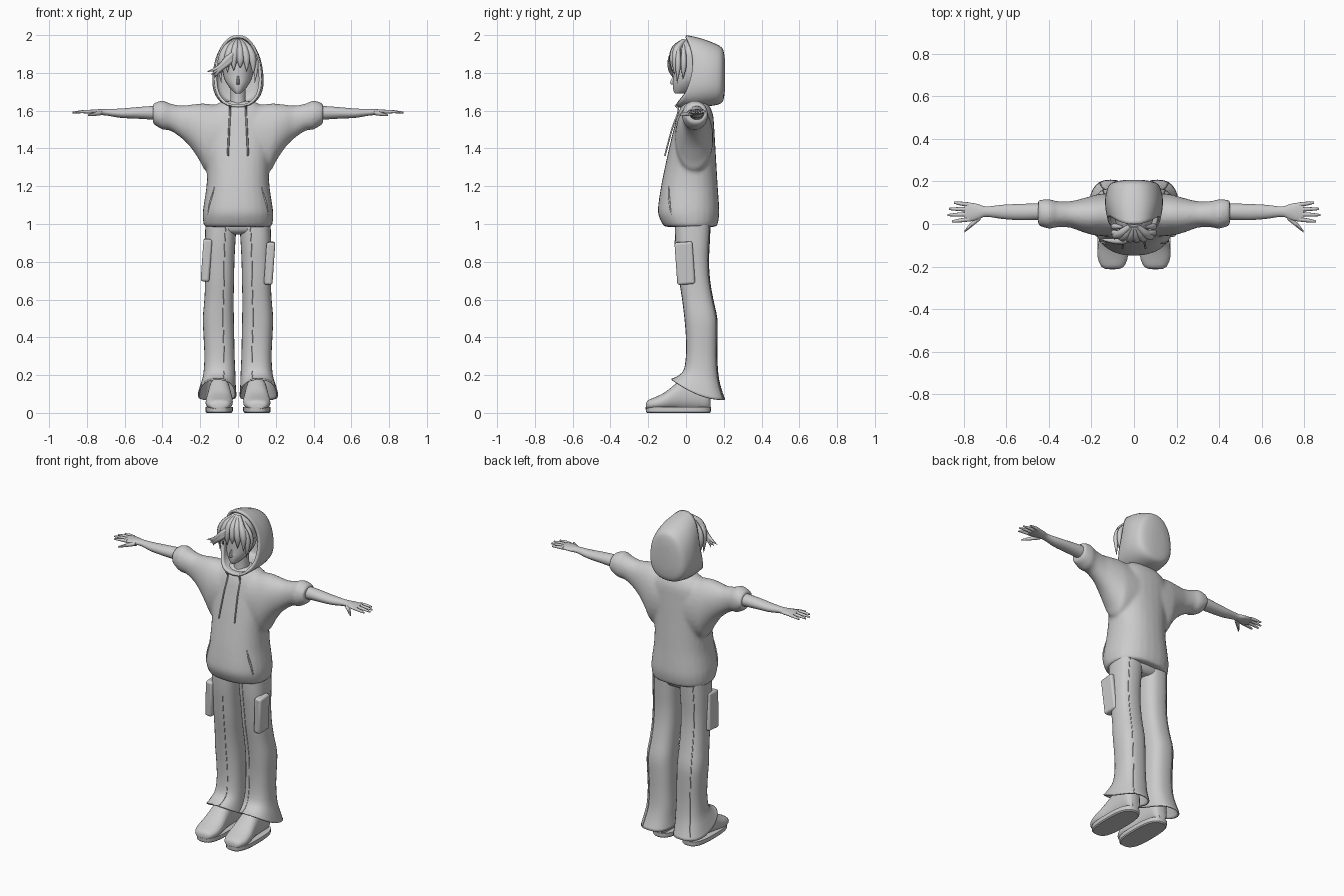
import bpy, bmesh, math
from math import sin, cos, pi, radians
from mathutils import Vector

old = bpy.data.objects.get("Cube")
if old:
    bpy.data.objects.remove(old)

grey = bpy.data.materials.new("plain_grey")
grey.use_nodes = True
grey.diffuse_color = (0.6, 0.6, 0.6, 1)
grey.node_tree.nodes["Principled BSDF"].inputs["Base Color"].default_value = (0.6, 0.6, 0.6, 1)


def resample(rows, steps=3):
    """Catmull-Rom interpolation of section parameters."""
    out = []
    for i in range(len(rows) - 1):
        a, b, c, d = rows[max(i - 1, 0)], rows[i], rows[i + 1], rows[min(i + 2, len(rows) - 1)]
        for k in range(steps):
            t = k / steps
            out.append([q + 0.5 * t * (r - p + t * (2 * p - 5 * q + 4 * r - s + t * (3 * (q - r) + s - p)))
                        for p, q, r, s in zip(a, b, c, d)])
    return out + [list(rows[-1])]


def ring(axis, row, n=28, p=2.3):
    """Superellipse section (position, a0, a1, b0, b1) across an axis."""
    pos, a0, a1, b0, b1 = row
    pts = []
    for i in range(n):
        c, s = cos(2 * pi * i / n), sin(2 * pi * i / n)
        a = (a0 + a1) / 2 + (a1 - a0) / 2 * math.copysign(abs(c) ** (2 / p), c)
        b = (b0 + b1) / 2 + (b1 - b0) / 2 * math.copysign(abs(s) ** (2 / p), s)
        pts.append(Vector({"x": (pos, a, b), "y": (a, pos, b), "z": (a, b, pos)}[axis]))
    return pts


def sections(axis, rows, p=2.3, n=28):
    return [ring(axis, r, n, p) for r in resample(rows)]


def loft(name, groups, caps=(True, True), mirror=False, angle=40):
    """Skin one or more lists of rings into a single smooth object."""
    bm = bmesh.new()
    for rings in groups:
        vs = [[bm.verts.new(p) for p in r] for r in rings]
        n = len(vs[0])
        for a, b in zip(vs, vs[1:]):
            for i in range(n):
                j = (i + 1) % n
                bm.faces.new((a[i], a[j], b[j], b[i]))
        for use, r in zip(caps, (vs[0], vs[-1])):
            if use:
                bm.faces.new(r)
    bmesh.ops.recalc_face_normals(bm, faces=bm.faces)
    me = bpy.data.meshes.new(name)
    bm.to_mesh(me)
    bm.free()
    me.shade_smooth()
    me.set_sharp_from_angle(angle=radians(angle))
    me.materials.append(grey)
    ob = bpy.data.objects.new(name, me)
    bpy.context.collection.objects.link(ob)
    if mirror:
        ob.modifiers.new("Mirror", "MIRROR")
    return ob


def strand(name, pts, radii, size):
    """Tapered tube along a smooth path."""
    cu = bpy.data.curves.new(name, "CURVE")
    cu.dimensions, cu.bevel_depth, cu.bevel_resolution = "3D", size, 1
    cu.use_fill_caps = True
    rows = resample([(*p, r) for p, r in zip(pts, radii)], 4)
    sp = cu.splines.new("POLY")
    sp.points.add(len(rows) - 1)
    for q, (x, y, z, r) in zip(sp.points, rows):
        q.co, q.radius = (x, y, z, 1), max(r, 0.03)
    cu.materials.append(grey)
    ob = bpy.data.objects.new(name, cu)
    bpy.context.collection.objects.link(ob)
    return ob


# Hoodie: body and sleeves fused into one cloth surface
body = sections("z", [
    (0.985, -.175, .175, -.11, .16), (1.0, -.183, .183, -.125, .168), (1.05, -.187, .187, -.147, .176),
    (1.1, -.182, .182, -.147, .175), (1.2, -.167, .167, -.132, .168), (1.3, -.165, .165, -.112, .162),
    (1.4, -.175, .175, -.09, .156), (1.5, -.185, .185, -.066, .15), (1.58, -.17, .17, -.045, .143),
    (1.63, -.12, .12, -.02, .12), (1.65, -.08, .08, 0, .09)])
half = [(0, -.06, .145, 1.3, 1.63), (.1, -.06, .145, 1.28, 1.63), (.17, -.055, .14, 1.28, 1.638),
        (.2, -.05, .132, 1.33, 1.638), (.25, -.035, .118, 1.405, 1.632), (.3, -.017, .107, 1.455, 1.627),
        (.36, -.015, .107, 1.495, 1.638), (.4, -.022, .117, 1.5, 1.654), (.45, -.007, .112, 1.53, 1.638)]
sleeves = sections("x", [(-r[0], *r[1:]) for r in half[:0:-1]] + half, 2.1)
hoodie = loft("hoodie", [body, sleeves])
rm = hoodie.modifiers.new("Fuse", "REMESH")
rm.mode, rm.voxel_size, rm.use_smooth_shade = "VOXEL", 0.01, True
sm = hoodie.modifiers.new("Soften", "SMOOTH")
sm.factor, sm.iterations = 0.5, 6

# Find the cloth surface so trims can lie on it
dg = bpy.context.evaluated_depsgraph_get()
dg.update()
cloth = hoodie.evaluated_get(dg)


def on_chest(x, z, lift):
    hit, loc, _, _ = cloth.ray_cast(Vector((x, -1, z)), Vector((0, 1, 0)))
    return (x, (loc.y if hit else -0.03) - lift, z)


for side, tag in ((1, "left"), (-1, "right")):
    cord = [(side * .042, -.058, 1.63)] + [on_chest(side * (.042 + .012 * t), 1.6 - .24 * t, .006 + .012 * t)
                                         for t in (0, .35, .7, 1)]
    strand(tag + "_drawstring", cord, [1] * 5, 0.005)
    slit = [on_chest(side * x, z, 0.001) for x, z in ((.125, 1.2), (.138, 1.15), (.152, 1.1), (.16, 1.05))]
    strand(tag + "_pocket_opening", slit, [.4, 1, 1, .4], 0.005)

# Hood: open-fronted shell with a slanted opening
hood_rings = []
for y, z0, z1, w in resample([(0, 1.618, 2.0, .122), (.06, 1.618, 1.987, .132), (.12, 1.622, 1.967, .132),
                              (.175, 1.632, 1.943, .118), (.198, 1.655, 1.918, .09), (.207, 1.72, 1.86, .04)]):
    pts = ring("y", (y, -w, w, z0, z1), 36, 2.35)
    for p in pts:
        p.x *= 1 - .14 * (p.z - (z0 + z1) / 2) / ((z1 - z0) / 2)
        f = .035 * sin(pi * (2 - p.z) / .3)
        p.y += max(0, 1 - y / .2) * (f if f > 0 else 2 * f)
    hood_rings.append(pts)
hood = loft("hood", [hood_rings], caps=(False, True))
so = hood.modifiers.new("Cloth", "SOLIDIFY")
so.thickness, so.offset = 0.014, -1

# Head, nose and neck
loft("head", [sections("z", [
    (1.69, -.012, .012, -.058, -.02), (1.705, -.03, .03, -.066, .03), (1.74, -.058, .058, -.07, .08),
    (1.78, -.076, .076, -.067, .12), (1.85, -.085, .085, -.066, .15), (1.92, -.075, .075, -.05, .14),
    (1.965, -.04, .04, -.01, .1)], 2)])
loft("nose", [sections("z", [(1.738, -.008, .008, -.07, -.06), (1.746, -.009, .009, -.086, -.055),
                             (1.785, -.005, .005, -.068, -.055)], 2, 10)])
loft("neck", [sections("z", [(1.56, -.06, .06, -.02, .11), (1.64, -.042, .042, -.01, .085),
                             (1.73, -.04, .04, -.01, .08)], 2)])

# Hair: crown cap, fringe locks, side locks and one swept tuft
loft("hair_cap", [sections("z", [(1.84, -.09, .09, -.055, .13), (1.9, -.088, .088, -.062, .13),
                                 (1.945, -.07, .07, -.045, .12), (1.978, -.03, .03, -.01, .08)], 2)])
for i, (x, z) in enumerate(((-.085, 1.79), (-.055, 1.8), (-.022, 1.81), (.012, 1.825), (.045, 1.805), (.078, 1.79))):
    bulge = .072 - 2.5 * x * x
    strand(f"fringe_lock_{i + 1}", [(x * .2, -.01, 1.972), (x * .7, -bulge * .8, 1.93), (x, -bulge, 1.87),
                                    (x * 1.02, -bulge - .004, z)], [.6, 1, 1, .05], 0.02)
for side, tag in ((1, "left"), (-1, "right")):
    for k in range(2):
        y = -.042 + .03 * k
        strand(f"{tag}_side_lock_{k + 1}", [(side * .05, y, 1.945), (side * .088, y, 1.89), (side * .096, y, 1.83),
                                           (side * .088, y - .005, 1.745 + .02 * k)], [.6, 1, 1, .05], 0.014)
for k in range(3):
    strand(f"swept_tuft_{k + 1}", [(.01, -.055, 1.93 - .012 * k), (-.05, -.08, 1.88 - .012 * k),
                                   (-.1, -.08, 1.83 - .008 * k), (-.165 + .022 * k, -.07, 1.805 - .014 * k)],
           [.5, 1, .8, .05], 0.016)

# Arms with hands
loft("forearm", [sections("x", [
    (.38, .015, .095, 1.545, 1.625), (.46, .018, .096, 1.553, 1.624), (.54, .018, .094, 1.558, 1.618),
    (.62, .024, .09, 1.562, 1.611), (.695, .034, .082, 1.574, 1.609), (.73, .022, .093, 1.577, 1.608),
    (.77, .012, .1, 1.582, 1.606), (.795, .015, .1, 1.585, 1.603)], 2)], mirror=True)
fingers = []
for y, tip, tip_y in ((.022, .855, .012), (.046, .875, .042), (.069, .87, .071), (.091, .845, .1)):
    r, e = .0105, .005
    fingers.append(sections("x", [(.775, y - r, y + r, 1.585, 1.604), ((.775 + tip) / 2, (y + tip_y) / 2 - r * .9,
                   (y + tip_y) / 2 + r * .9, 1.586, 1.603), (tip, tip_y - e, tip_y + e, 1.586, 1.595)], 2, 10))
fingers.append(sections("x", [(.72, .02, .055, 1.576, 1.6), (.755, -.008, .02, 1.572, 1.594),
                              (.775, -.024, -.003, 1.571, 1.588), (.795, -.039, -.029, 1.572, 1.58)], 2, 10))
loft("fingers", fingers, mirror=True)

# Trousers: seat and flared legs with a swooping hem
loft("trouser_seat", [sections("z", [(.945, -.1, .1, -.02, .1), (.97, -.16, .16, -.055, .125),
                                     (1.06, -.17, .17, -.06, .14)])])
leg_rings = sections("z", [
    (.07, .008, .212, -.078, .208), (.13, .012, .198, -.045, .187), (.2, .014, .183, -.012, .172),
    (.3, .018, .178, .0, .166), (.4, .02, .182, .0, .167), (.5, .022, .186, -.008, .166),
    (.6, .023, .178, -.02, .145), (.7, .021, .174, -.035, .128), (.8, .019, .174, -.046, .122),
    (.9, .014, .175, -.056, .126), (1.02, .006, .172, -.06, .132)], 2.5)
for r in leg_rings:
    for p in r:
        p.z += max(0, 1 - (p.z - .07) / .23) * .11 * (max(0, .2 - p.y) / .275) ** 2
leg = loft("trouser_leg", [leg_rings], caps=(False, True), mirror=True)
so = leg.modifiers.new("Cloth", "SOLIDIFY")
so.thickness, so.offset = 0.008, -1
for tag, k in (("front", 20), ("back", 5)):
    seam = strand(tag + "_leg_seam", [r[k] for r in leg_rings], [1] * len(leg_rings), 0.0025)
    seam.modifiers.new("Mirror", "MIRROR")

# Cargo pockets, leaning slightly with the cloth
for side, tag, z in ((1, "left", .793), (-1, "right", .81)):
    bpy.ops.mesh.primitive_cube_add(size=1, location=(side * .167, -.006, z))
    ob = bpy.context.object
    ob.name = tag + "_cargo_pocket"
    ob.scale = (.046, .095, .225)
    ob.rotation_euler = (radians(4), radians(4), 0)
    bpy.ops.object.transform_apply(location=False, rotation=False, scale=True)
    ob.data.materials.append(grey)
    bv = ob.modifiers.new("Rounded", "BEVEL")
    bv.width, bv.segments = 0.012, 3
    bpy.ops.object.shade_smooth_by_angle(angle=radians(40))

# Shoes: upper and flat sole
loft("shoe_upper", [sections("y", [
    (-.212, .075, .13, .02, .05), (-.2, .048, .153, .018, .068), (-.16, .03, .17, .015, .085),
    (-.11, .028, .17, .015, .11), (-.06, .034, .162, .015, .15), (-.01, .04, .156, .015, .185),
    (.06, .044, .152, .015, .19), (.11, .05, .146, .015, .17), (.13, .07, .126, .02, .14)], 2.3)], mirror=True)
loft("shoe_sole", [[ring("z", (z, .1 - w, .1 + w, -.214 + d, .133 - d), 32, 2.8)
                    for z, w, d in ((0, .066, .008), (.006, .072, .002), (.03, .073, 0))]], mirror=True)
